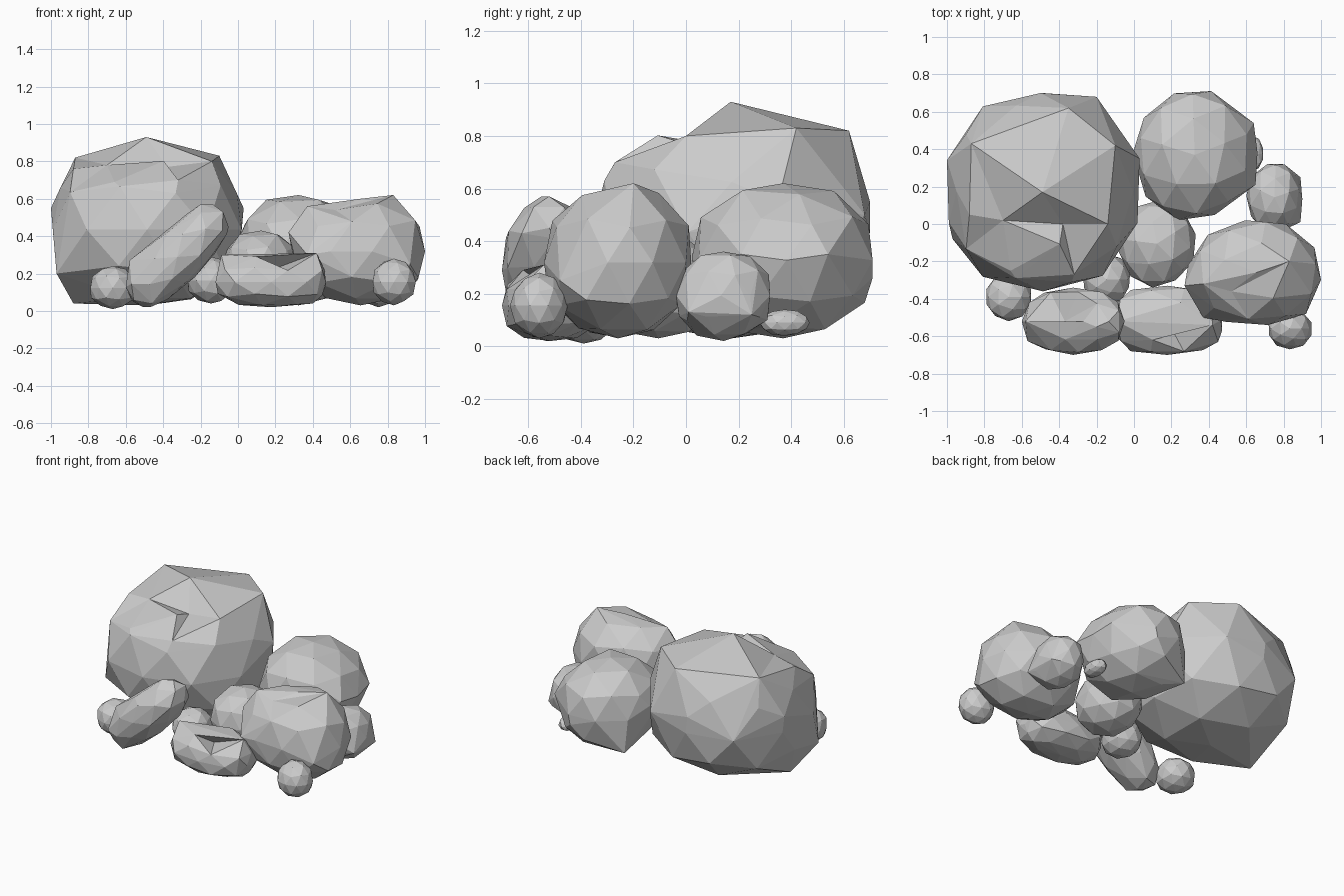
import bpy, bmesh, random
from mathutils import Vector, Matrix
from math import radians

random.seed(4)


def rock(name, lo, hi, power=2.4, tilt=(0, 0, 0), size=(1, 1, 1), corners=(), dents=(), jitter=0.03):
    """Faceted boulder filling the box lo-hi; corners bulge it out, dents push it in."""
    src = bmesh.new()
    bmesh.ops.create_icosphere(src, subdivisions=2, radius=1)
    rot = (Matrix.Rotation(radians(tilt[2]), 3, 'Z') @ Matrix.Rotation(radians(tilt[1]), 3, 'Y')
           @ Matrix.Rotation(radians(tilt[0]), 3, 'X'))
    pts = []
    for v in src.verts:
        p = v.co / sum(abs(c) ** power for c in v.co) ** (1 / power)
        p *= 1 + random.uniform(-jitter, jitter)
        pts.append(rot @ Vector([p[i] * size[i] for i in range(3)]))
    src.free()
    # fit to the box
    mn = [min(p[i] for p in pts) for i in range(3)]
    mx = [max(p[i] for p in pts) for i in range(3)]
    pts = [Vector([lo[i] + (p[i] - mn[i]) / (mx[i] - mn[i]) * (hi[i] - lo[i]) for i in range(3)])
           for p in pts]
    pts += [Vector(c) for c in corners]
    # faceted skin
    bm = bmesh.new()
    for p in pts:
        bm.verts.new(p)
    bmesh.ops.convex_hull(bm, input=bm.verts[:])
    loose = [v for v in bm.verts if not v.link_faces]
    bmesh.ops.delete(bm, geom=loose, context='VERTS')
    for d in dents:
        target = Vector(d)
        near = min(bm.verts, key=lambda v: (v.co - target).length)
        near.co = target
    bmesh.ops.recalc_face_normals(bm, faces=bm.faces[:])
    me = bpy.data.meshes.new(name)
    bm.to_mesh(me)
    bm.free()
    ob = bpy.data.objects.new(name, me)
    bpy.context.collection.objects.link(ob)
    return ob


# large boulders
rock("big_boulder", (-0.99, -0.36, 0.03), (0.02, 0.70, 0.84), 2.45, jitter=0.01,
     corners=[(-0.49, 0.17, 0.93), (-0.87, 0.43, 0.82), (-0.35, 0.62, 0.82), (-0.10, 0.42, 0.83),
              (-0.14, 0.0, 0.80), (-0.88, 0.05, 0.76), (-0.66, -0.25, 0.69), (-0.32, -0.27, 0.70),
              (-0.70, 0.03, 0.85), (-0.38, 0.0, 0.86), (-1.0, 0.34, 0.55), (0.03, 0.35, 0.55),
              (-0.50, 0.70, 0.55), (-0.20, 0.68, 0.5), (-0.97, -0.08, 0.2), (-0.88, 0.1, 0.04)],
     dents=[(-0.70, 0.02, 0.78), (-0.38, 0.0, 0.77)])
rock("back_boulder", (0.0, 0.02, 0.03), (0.66, 0.71, 0.62), 2.2, (0, 0, 20),
     corners=[(0.07, 0.58, 0.10), (0.40, 0.71, 0.26), (0.0, 0.40, 0.38), (0.64, 0.54, 0.35),
              (0.65, 0.21, 0.35)])
rock("right_boulder", (0.29, -0.54, 0.03), (1.0, 0.02, 0.60), 2.3, (0, 0, 10),
     corners=[(0.27, -0.33, 0.42), (0.37, -0.32, 0.56), (0.83, -0.2, 0.62), (0.37, -0.50, 0.30),
              (0.92, -0.48, 0.25)],
     dents=[(0.52, -0.36, 0.54)])

# medium stones in the middle and front
rock("middle_stone", (-0.08, -0.34, 0.03), (0.33, 0.13, 0.43), 2.2, (0, 0, 30))
rock("leaning_stone", (-0.60, -0.70, 0.02), (-0.05, -0.34, 0.57), 2.4, (0, -43, 0),
     (0.31, 0.18, 0.125),
     corners=[(-0.20, -0.55, 0.57), (-0.58, -0.52, 0.27), (-0.47, -0.53, 0.02), (-0.06, -0.5, 0.41)],
     dents=[(-0.37, -0.52, 0.36)])
rock("front_slab", (-0.12, -0.70, 0.02), (0.47, -0.33, 0.29), 2.6,
     corners=[(-0.09, -0.52, 0.30), (0.42, -0.54, 0.31), (0.47, -0.52, 0.14), (0.40, -0.52, 0.04),
              (0.45, -0.63, 0.22), (0.10, -0.62, 0.29), (0.25, -0.42, 0.30)],
     dents=[(0.18, -0.52, 0.22)])
rock("side_stone", (0.60, -0.04, 0.02), (0.90, 0.32, 0.36), 2.2, (0, 0, 15),
     corners=[(0.89, 0.25, 0.12), (0.89, 0.01, 0.13), (0.75, 0.31, 0.1)])

# small pebbles
rock("left_pebble", (-0.79, -0.52, 0.01), (-0.55, -0.26, 0.24), 2.1)
rock("inner_pebble", (-0.27, -0.43, 0.04), (-0.02, -0.16, 0.29), 2.1)
rock("right_pebble", (0.72, -0.67, 0.03), (0.95, -0.45, 0.28), 2.1)
rock("tiny_pebble", (0.58, 0.28, 0.04), (0.69, 0.47, 0.14), 2.1)
